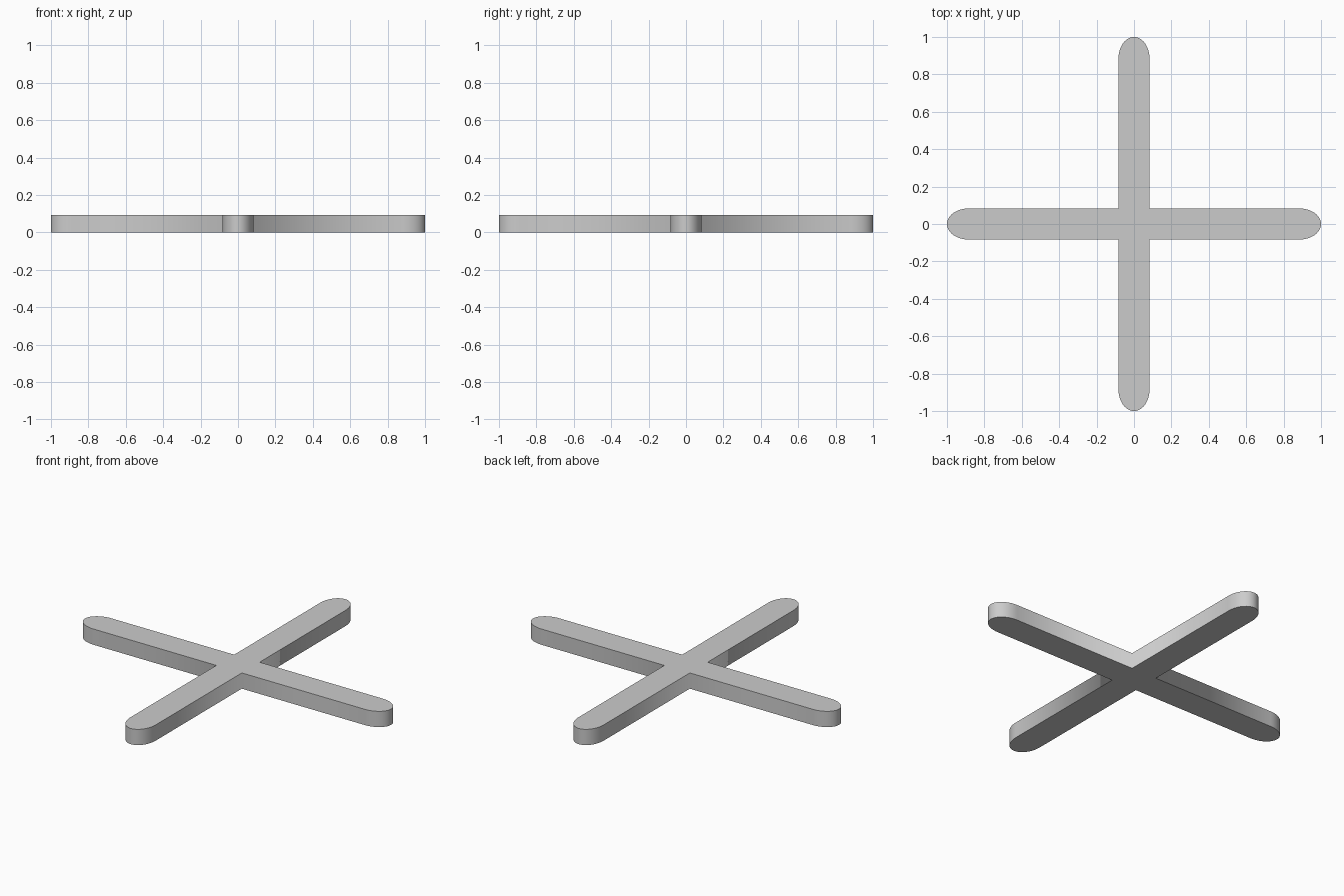
import bpy, bmesh, math

if "Cube" in bpy.data.objects:
    bpy.data.objects.remove(bpy.data.objects["Cube"])

HALF_W = 0.083    # half the arm width
HEIGHT = 0.093
TIP = 0.115       # length of the rounded tip
STEPS = 24

# Outline of one arm pointing along +x, ending at its inner corner
arm = []
for i in range(STEPS + 1):
    a = -math.pi / 2 + math.pi * i / STEPS
    arm.append((1 - TIP + TIP * math.cos(a), HALF_W * math.sin(a)))
arm.append((HALF_W, HALF_W))

# Four arms by quarter turns
outline = []
for k in range(4):
    c, s = [(1, 0), (0, 1), (-1, 0), (0, -1)][k]
    outline += [(x * c - y * s, x * s + y * c) for x, y in arm]

# Extrude the cross upwards
bm = bmesh.new()
base = bm.faces.new([bm.verts.new((x, y, 0)) for x, y in outline])
top = bmesh.ops.extrude_face_region(bm, geom=[base], use_keep_orig=True)["geom"]
bmesh.ops.translate(bm, vec=(0, 0, HEIGHT),
                    verts=[v for v in top if isinstance(v, bmesh.types.BMVert)])
bmesh.ops.recalc_face_normals(bm, faces=bm.faces)

# Smooth walls, flat caps, sharp rims
for f in bm.faces:
    f.smooth = abs(f.normal.z) < 0.5
for e in bm.edges:
    e.smooth = all(f.smooth for f in e.link_faces)

mesh = bpy.data.meshes.new("cross_spacer")
bm.to_mesh(mesh)
bm.free()
bpy.context.collection.objects.link(bpy.data.objects.new("cross_spacer", mesh))
